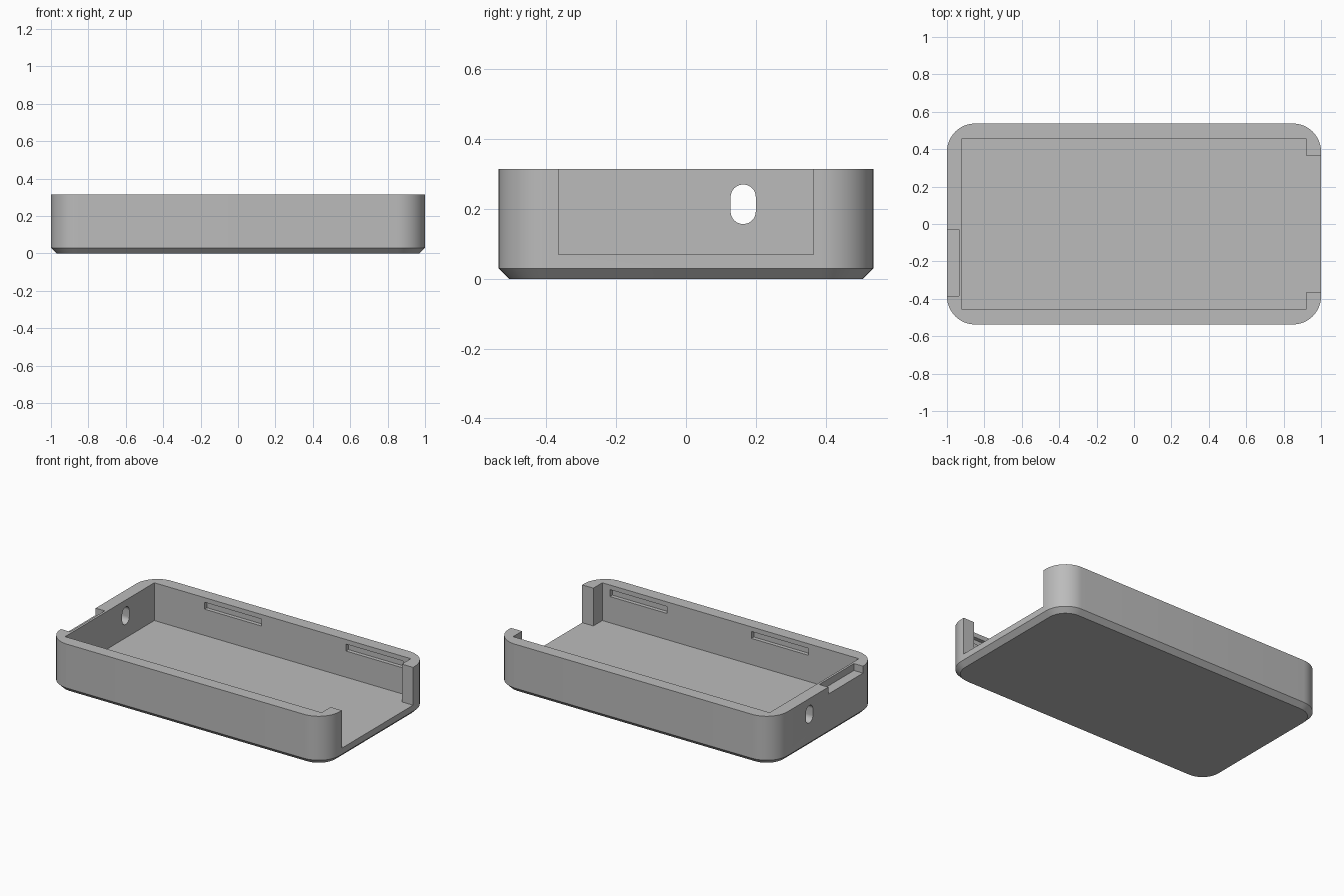
import bpy, bmesh, math

cube = bpy.data.objects.get("Cube")
if cube:
    bpy.data.objects.remove(cube, do_unlink=True)

HX, HY, HEIGHT = 1.0, 0.537, 0.315
CHAMFER, RADIUS = 0.03, 0.15
INX, INY, FLOOR = 0.92, 0.457, 0.07
OPEN_Y, OVER = 0.365, 0.1

grey = bpy.data.materials.new("grey plastic")
grey.use_nodes = True
grey.diffuse_color = (0.5, 0.5, 0.5, 1)
grey.node_tree.nodes["Principled BSDF"].inputs["Base Color"].default_value = (0.5, 0.5, 0.5, 1)


def rounded_rect(hx, hy, r, steps=12):
    """Counter-clockwise outline with rounded corners."""
    points = []
    for quarter, (sx, sy) in enumerate([(1, 1), (-1, 1), (-1, -1), (1, -1)]):
        for i in range(steps + 1):
            a = math.pi / 2 * (quarter + i / steps)
            points.append((sx * (hx - r) + r * math.cos(a), sy * (hy - r) + r * math.sin(a)))
    return points


def loft(name, rings):
    """Closed solid through matching rings of 3D points."""
    bm = bmesh.new()
    loops = [[bm.verts.new(p) for p in ring] for ring in rings]
    n = len(loops[0])
    for low, high in zip(loops, loops[1:]):
        for i in range(n):
            j = (i + 1) % n
            bm.faces.new((low[i], low[j], high[j], high[i]))
    bm.faces.new(loops[0][::-1])
    bm.faces.new(loops[-1])
    bmesh.ops.recalc_face_normals(bm, faces=bm.faces)
    mesh = bpy.data.meshes.new(name)
    bm.to_mesh(mesh)
    bm.free()
    mesh.materials.append(grey)
    obj = bpy.data.objects.new(name, mesh)
    bpy.context.collection.objects.link(obj)
    return obj


def box(name, x0, x1, y0, y1, z0, z1):
    outline = [(x0, y0), (x1, y0), (x1, y1), (x0, y1)]
    return loft(name, [[(x, y, z) for x, y in outline] for z in (z0, z1)])


# Outer shell: rounded block with a chamfered underside
base = rounded_rect(HX - CHAMFER, HY - CHAMFER, RADIUS - CHAMFER)
full = rounded_rect(HX, HY, RADIUS)
tray = loft("case_tray", [[(x, y, z) for x, y in ring]
                          for ring, z in ((base, 0), (full, CHAMFER), (full, HEIGHT))])

# Cavity that runs out through the open end, leaving a post at each side
cavity = [(-INX, -INY), (INX, -INY), (INX, -OPEN_Y), (HX + OVER, -OPEN_Y),
          (HX + OVER, OPEN_Y), (INX, OPEN_Y), (INX, INY), (-INX, INY)]
cutters = [loft("cavity_cutter", [[(x, y, z) for x, y in cavity] for z in (FLOOR, HEIGHT + OVER)])]

# Rim notch on the outside of the closed end
cutters.append(box("notch_cutter", -HX - OVER, -0.935, -0.385, -0.03, HEIGHT - 0.045, HEIGHT + OVER))

# Upright oblong hole through the closed end
r, cy, z0, z1 = 0.036, 0.164, 0.157, 0.27
hole = [(y + cy, z + (z0 + z1) / 2) for y, z in rounded_rect(r, (z1 - z0) / 2, r - 0.0005)]
cutters.append(loft("hole_cutter", [[(x, y, z) for y, z in hole] for x in (-HX - OVER, -INX + OVER)]))

# Shallow snap slots inside both long walls
for side in (-1, 1):
    for x in (-0.56, 0.455):
        y0, y1 = sorted((side * (INY - 0.05), side * (INY + 0.025)))
        cutters.append(box("slot_cutter", x, x + 0.41, y0, y1, 0.24, 0.285))

bpy.ops.object.select_all(action="DESELECT")
bpy.context.view_layer.objects.active = tray
tray.select_set(True)
for cutter in cutters:
    cut = tray.modifiers.new(cutter.name, "BOOLEAN")
    cut.operation = "DIFFERENCE"
    cut.solver = "EXACT"
    cut.object = cutter
    bpy.ops.object.modifier_apply(modifier=cut.name)
    bpy.data.objects.remove(cutter, do_unlink=True)

bpy.ops.object.shade_smooth_by_angle(angle=math.radians(30))
